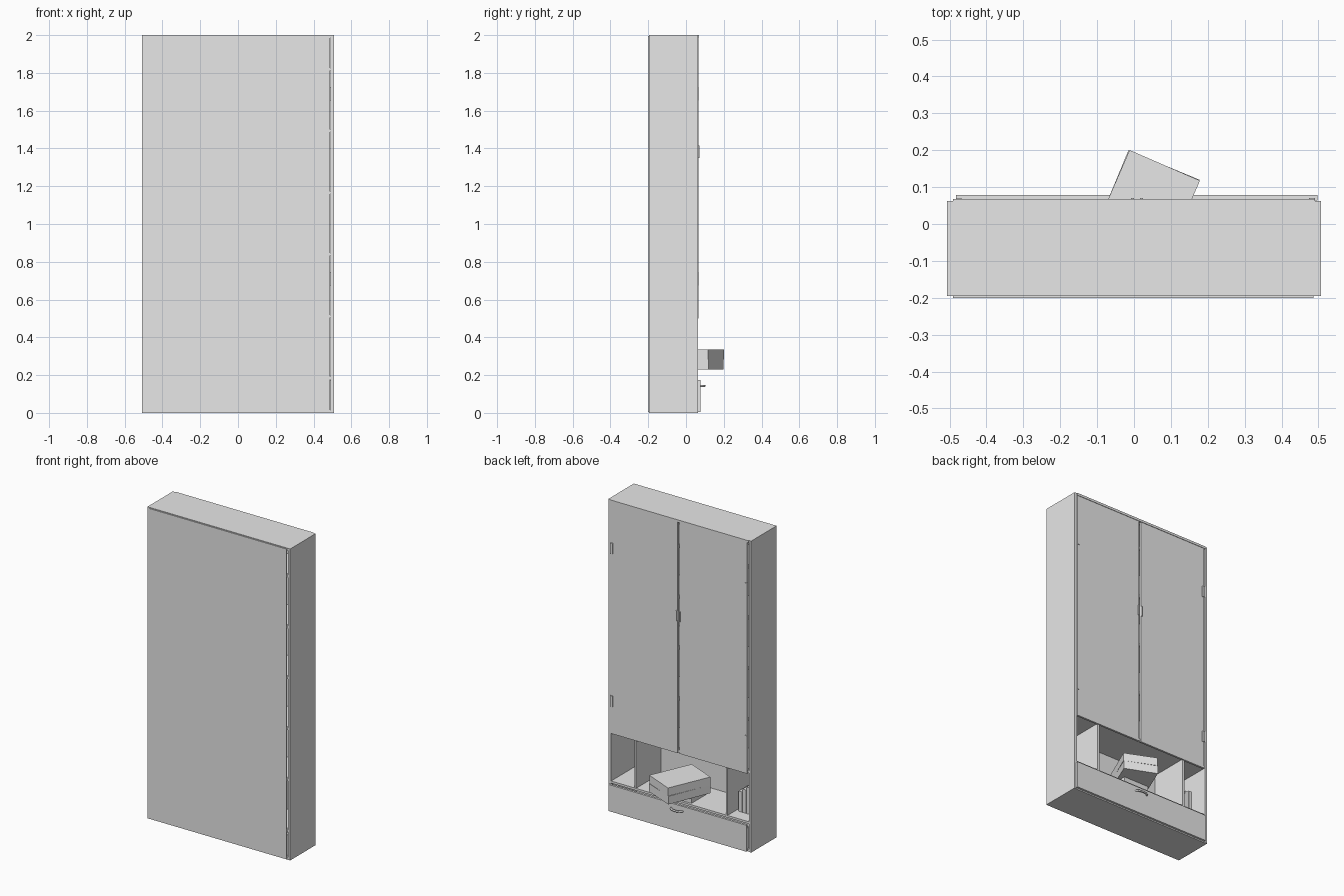
import bpy
import math
from mathutils import Matrix, Vector

cube = bpy.data.objects.get("Cube")
if cube:
    bpy.data.objects.remove(cube, do_unlink=True)

grey = bpy.data.materials.new("light_grey")
grey.use_nodes = True
grey.diffuse_color = (0.8, 0.8, 0.8, 1)
grey.node_tree.nodes["Principled BSDF"].inputs["Base Color"].default_value = (0.8, 0.8, 0.8, 1)


def box(name, x, y, z, turn=0):
    """Box from x, y and z ranges, turned in degrees about its own centre."""
    bpy.ops.mesh.primitive_cube_add(size=1)
    ob = bpy.context.object
    ob.name = name
    size = [r[1] - r[0] for r in (x, y, z)]
    ob.data.transform(Matrix.Diagonal((*size, 1)))
    ob.location = [sum(r) / 2 for r in (x, y, z)]
    ob.rotation_euler.z = math.radians(turn)
    ob.data.materials.append(grey)
    return ob


# Carcass
box("right_side_panel", (-0.507, -0.49), (-0.195, 0.063), (0, 2))
box("left_side_panel", (0.49, 0.507), (-0.195, 0.063), (0, 2))
box("front_panel", (-0.49, 0.486), (-0.2, -0.195), (0.005, 1.995))
box("top_panel", (-0.49, 0.49), (-0.195, 0.068), (1.985, 2))
box("bottom_panel", (-0.49, 0.49), (-0.195, 0.06), (0, 0.015))

# Shelves and the dividers of the open compartment
for i in range(6):
    z = 0.185 + i * 0.327
    box("shelf", (-0.49, 0.49), (-0.195, 0.05 if i > 1 else 0.06), (z - 0.007, z + 0.007))
for x in (-0.33, 0.32):
    box("divider", (x - 0.007, x + 0.007), (-0.195, 0.058), (0.192, 0.505))

# Double doors with upright pulls and hinges
box("right_door", (-0.48, 0.0), (0.052, 0.065), (0.5, 1.985))
box("left_door", (0.015, 0.488), (0.052, 0.065), (0.5, 1.985))
for x in (-0.004, 0.02):
    box("door_pull", (x - 0.004, x + 0.004), (0.06, 0.071), (1.35, 1.415))
for x in (-0.475, 0.482):
    for z in (0.71, 1.69):
        box("hinge", (x - 0.008, x + 0.008), (0.06, 0.07), (z - 0.035, z + 0.035))

# Drawer: front, sides, floor and back
box("drawer_front", (-0.483, 0.497), (0.064, 0.078), (0.005, 0.175))
for x in (-0.475, 0.475):
    box("drawer_side", (x - 0.006, x + 0.006), (-0.18, 0.064), (0.02, 0.15))
box("drawer_floor", (-0.47, 0.47), (-0.18, 0.064), (0.02, 0.028))
box("drawer_back", (-0.47, 0.47), (-0.18, -0.17), (0.02, 0.15))

# Arched drawer pull
curve = bpy.data.curves.new("drawer_pull", "CURVE")
curve.dimensions = "3D"
curve.bevel_depth = 0.006
curve.bevel_resolution = 1
curve.use_fill_caps = True
spline = curve.splines.new("POLY")
spline.points.add(8)
for i, p in enumerate(spline.points):
    a = math.pi * i / 8
    p.co = (0.01 + 0.042 * math.cos(a), 0.074 + 0.024 * math.sin(a), 0.143, 1)
curve.materials.append(grey)
bpy.context.collection.objects.link(bpy.data.objects.new("drawer_pull", curve))

# Upright books in the right compartment
for i, height in enumerate((0.18, 0.17, 0.15, 0.13)):
    x = -0.466 + i * 0.028
    box("upright_book", (x, x + 0.026), (-0.17, -0.025), (0.192, 0.192 + height))

# Turned stack of two large books, resting on a smaller one
angle = -22.5
centre = Vector((0.081, 0.16)) - 0.145 * Vector((0.383, 0.924))
for name, low, high, turn in (("lower_large_book", 0.23, 0.282, angle),
                              ("upper_large_book", 0.283, 0.335, angle - 1)):
    box(name, (centre.x - 0.104, centre.x + 0.104),
        (centre.y - 0.145, centre.y + 0.145), (low, high), turn)
box("support_book", (-0.07, 0.11), (-0.12, 0.045), (0.192, 0.23))
